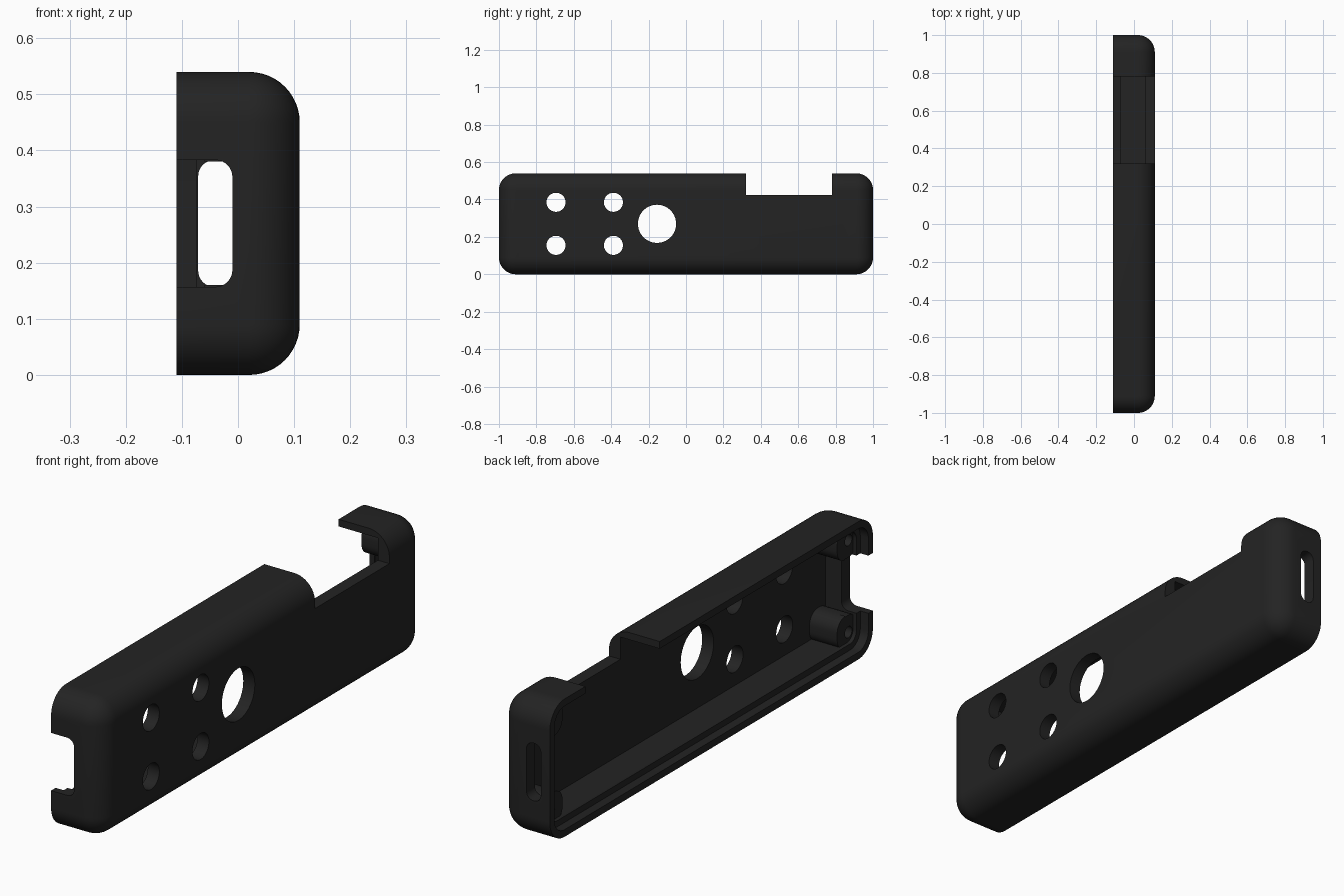
import bpy, bmesh, math
from mathutils import Matrix, Vector

if "Cube" in bpy.data.objects:
    bpy.data.objects.remove(bpy.data.objects["Cube"])

black = bpy.data.materials.new("matte_black")
black.diffuse_color = (0.017, 0.017, 0.017, 1)
black.use_nodes = True
black.node_tree.nodes["Principled BSDF"].inputs["Base Color"].default_value = black.diffuse_color


def finish(name, bm):
    bmesh.ops.recalc_face_normals(bm, faces=bm.faces)
    me = bpy.data.meshes.new(name)
    bm.to_mesh(me)
    bm.free()
    ob = bpy.data.objects.new(name, me)
    bpy.context.collection.objects.link(ob)
    me.materials.append(black)
    return ob


def box(name, lo, hi, r=0, axis=0, pick=None, seg=8):
    """Box between two corners; edges along axis (or chosen by pick) are rounded."""
    bm = bmesh.new()
    bmesh.ops.create_cube(bm, size=1)
    for v in bm.verts:
        v.co = Vector([lo[i] if v.co[i] < 0 else hi[i] for i in range(3)])
    if r:
        def along(e):
            d = e.verts[0].co - e.verts[1].co
            return abs(d[axis]) > 1e-6
        edges = [e for e in bm.edges if (pick(e) if pick else along(e))]
        bmesh.ops.bevel(bm, geom=edges, offset=r, segments=seg, profile=0.5,
                        affect='EDGES', clamp_overlap=True)
    return finish(name, bm)


def rod(name, x0, x1, y, z, r, n=40):
    """Cylinder along x."""
    bm = bmesh.new()
    m = Matrix.Translation(((x0 + x1) / 2, y, z)) @ Matrix.Rotation(math.pi / 2, 4, 'Y')
    bmesh.ops.create_cone(bm, cap_ends=True, segments=n, radius1=r, radius2=r,
                          depth=x1 - x0, matrix=m)
    return finish(name, bm)


def combine(target, tool, op='DIFFERENCE'):
    mod = target.modifiers.new(tool.name, 'BOOLEAN')
    mod.operation, mod.object, mod.solver = op, tool, 'EXACT'
    bpy.context.view_layer.objects.active = target
    bpy.ops.object.modifier_apply(modifier=mod.name)
    bpy.data.objects.remove(tool, do_unlink=True)


X0, X1, H = -0.11, 0.11, 0.54
FLOOR = 0.06

# outer shell: every edge rounded except around the open rim
shell = box("case_half", (X0, -1, 0), (X1, 1, H), 0.09, seg=12,
            pick=lambda e: any(v.co.x > 0 for v in e.verts))

# stepped cavity: thin lip at the rim, thicker wall below it
lip, wall = 0.028, 0.052
combine(shell, box("lip_recess", (-0.2, -1 + lip, lip), (-0.075, 1 - lip, H - lip), 0.062))
combine(shell, box("cavity", (-0.2, -1 + wall, wall), (FLOOR, 1 - wall, H - wall), 0.04))

# screw bosses in the four corners
for sy in (-1, 1):
    for z0, z1, zc in ((0.035, 0.16, 0.09), (H - 0.16, H - 0.035, H - 0.09)):
        y0, y1 = sorted((sy * 0.965, sy * 0.85))
        combine(shell, box("boss", (-0.06, y0, z0), (FLOOR + 0.008, y1, z1), 0.05), 'UNION')
        combine(shell, rod("screw_hole", -0.15, 0.04, sy * 0.92, zc, 0.022, 24))

# top notch with a thinned wall beside it
combine(shell, box("thin_pocket", (-0.2, 0.27, 0.3), (FLOOR, 0.83, H - lip)))
combine(shell, box("top_notch", (-0.3, 0.32, 0.425), (0.3, 0.78, 0.8)))

# front slot, open to the rim
combine(shell, box("front_slot", (-0.3, -1.2, 0.157), (-0.01, -0.9, 0.383), 0.03,
                   pick=lambda e: all(v.co.x > -0.1 for v in e.verts)
                   and abs(e.verts[0].co.y - e.verts[1].co.y) > 0.1))

# closed slot in the back end
combine(shell, box("back_slot", (-0.071, 0.9, 0.157), (-0.009, 1.2, 0.383), 0.029, axis=1))

# round openings in the broad face
combine(shell, rod("large_opening", 0, 0.3, -0.155, 0.27, 0.102, 64))
for y in (-0.695, -0.388):
    for z in (0.155, 0.385):
        combine(shell, rod("small_opening", 0, 0.3, y, z, 0.051))

bpy.ops.object.select_all(action='DESELECT')
shell.select_set(True)
bpy.context.view_layer.objects.active = shell
bpy.ops.object.shade_smooth_by_angle(angle=math.radians(30))
